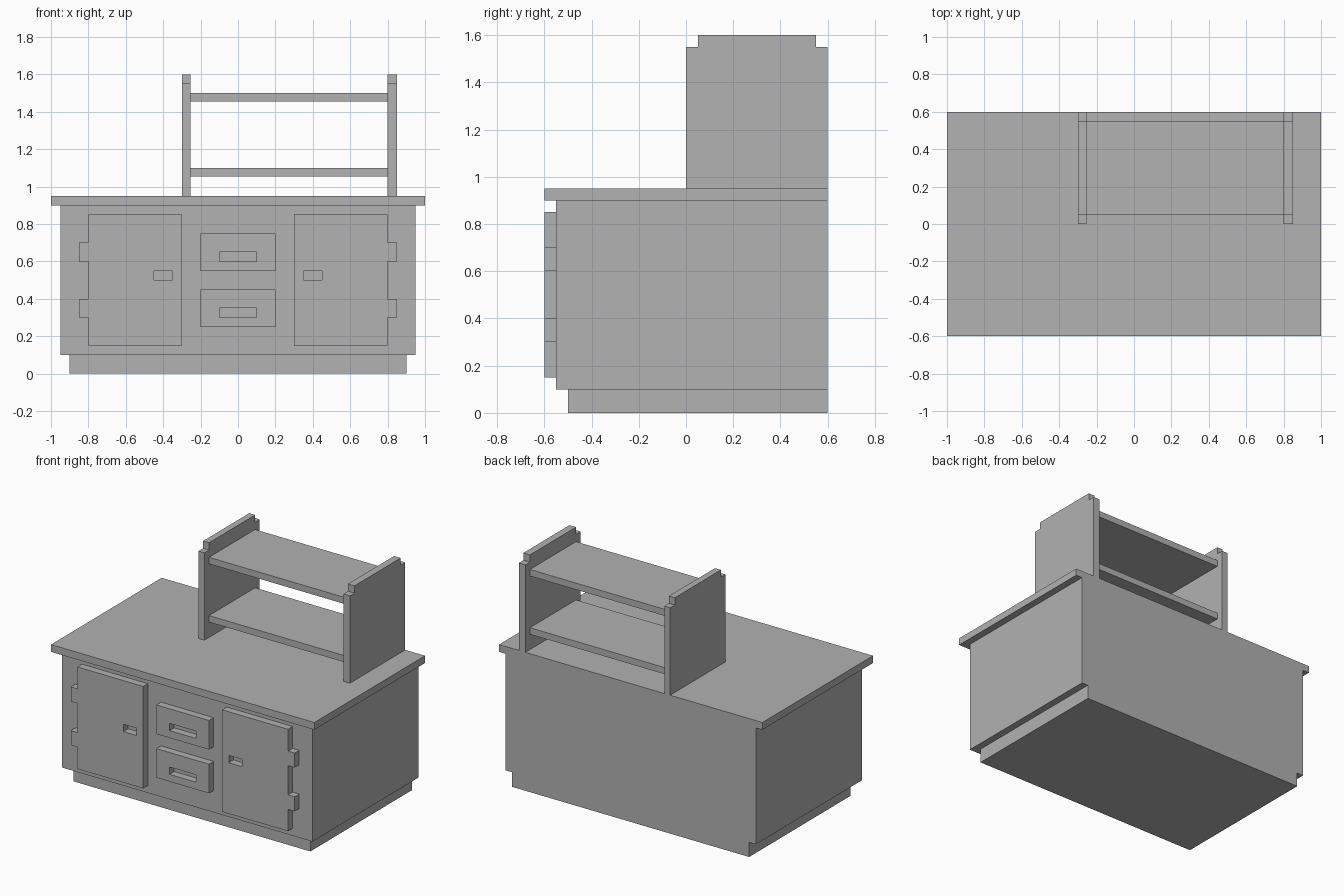
import bpy, bmesh

if "Cube" in bpy.data.objects:
    bpy.data.objects.remove(bpy.data.objects["Cube"], do_unlink=True)

grey = bpy.data.materials.new("plain_grey")
grey.use_nodes = True
grey.diffuse_color = (0.445, 0.445, 0.445, 1)
grey.node_tree.nodes["Principled BSDF"].inputs["Base Color"].default_value = grey.diffuse_color


def finish(name, bm):
    bmesh.ops.recalc_face_normals(bm, faces=bm.faces)
    mesh = bpy.data.meshes.new(name)
    bm.to_mesh(mesh)
    bm.free()
    mesh.materials.append(grey)
    obj = bpy.data.objects.new(name, mesh)
    bpy.context.collection.objects.link(obj)
    return obj


def box(name, x, y, z):
    """Box from (min, max) ranges."""
    bm = bmesh.new()
    bmesh.ops.create_cube(bm, size=1)
    for v in bm.verts:
        v.co = [r[0] if c < 0 else r[1] for c, r in zip(v.co, (x, y, z))]
    return finish(name, bm)


def side_panel(name, x, profile):
    """Extrude a (y, z) outline across the x range."""
    bm = bmesh.new()
    face = bm.faces.new([bm.verts.new((x[0], y, z)) for y, z in profile])
    out = bmesh.ops.extrude_face_region(bm, geom=[face])
    for v in out["geom"]:
        if isinstance(v, bmesh.types.BMVert):
            v.co.x = x[1]
    return finish(name, bm)


BACK, FRONT = -0.55, -0.6


def slotted_plate(name, x, z, slot_x, slot_z):
    """Front plate with a rectangular finger slot, as four bridged rings."""
    bm = bmesh.new()

    def ring(xr, zr, y):
        return [bm.verts.new((xr[i], y, zr[j])) for i, j in ((0, 0), (1, 0), (1, 1), (0, 1))]

    rings = [ring(x, z, BACK), ring(x, z, FRONT),
             ring(slot_x, slot_z, FRONT), ring(slot_x, slot_z, BACK)]
    for k in range(4):
        a, b = rings[k], rings[(k + 1) % 4]
        for i in range(4):
            j = (i + 1) % 4
            bm.faces.new((a[i], a[j], b[j], b[i]))
    return finish(name, bm)


# Cabinet carcass
box("plinth", (-0.9, 0.9), (-0.5, 0.6), (0, 0.1))
box("cabinet_body", (-0.95, 0.95), (BACK, 0.6), (0.1, 0.9))
box("countertop", (-1, 1), (-0.6, 0.6), (0.9, 0.95))

# Doors with hinges, mirrored left and right
for side, s in (("left", 1), ("right", -1)):
    def span(a, b):
        return tuple(sorted((a * s, b * s)))
    slotted_plate(side + "_door", span(0.3, 0.8), (0.15, 0.85), span(0.35, 0.45), (0.5, 0.55))
    for level, z in (("lower", 0.3), ("upper", 0.6)):
        box(f"{side}_{level}_hinge", span(0.8, 0.85), (FRONT, BACK), (z, z + 0.1))

# Drawers
for level, z in (("lower", 0.25), ("upper", 0.55)):
    slotted_plate(level + "_drawer", (-0.2, 0.2), (z, z + 0.2), (-0.1, 0.1), (z + 0.05, z + 0.1))

# Shelf rack on the countertop
outline = [(0, 0.95), (0.6, 0.95), (0.6, 1.55), (0.55, 1.55),
           (0.55, 1.6), (0.05, 1.6), (0.05, 1.55), (0, 1.55)]
side_panel("right_rack_side", (-0.3, -0.255), outline)
side_panel("left_rack_side", (0.8, 0.85), outline)
for level, z in (("lower", 1.055), ("upper", 1.455)):
    box(level + "_shelf", (-0.255, 0.8), (0.05, 0.55), (z, z + 0.045))
